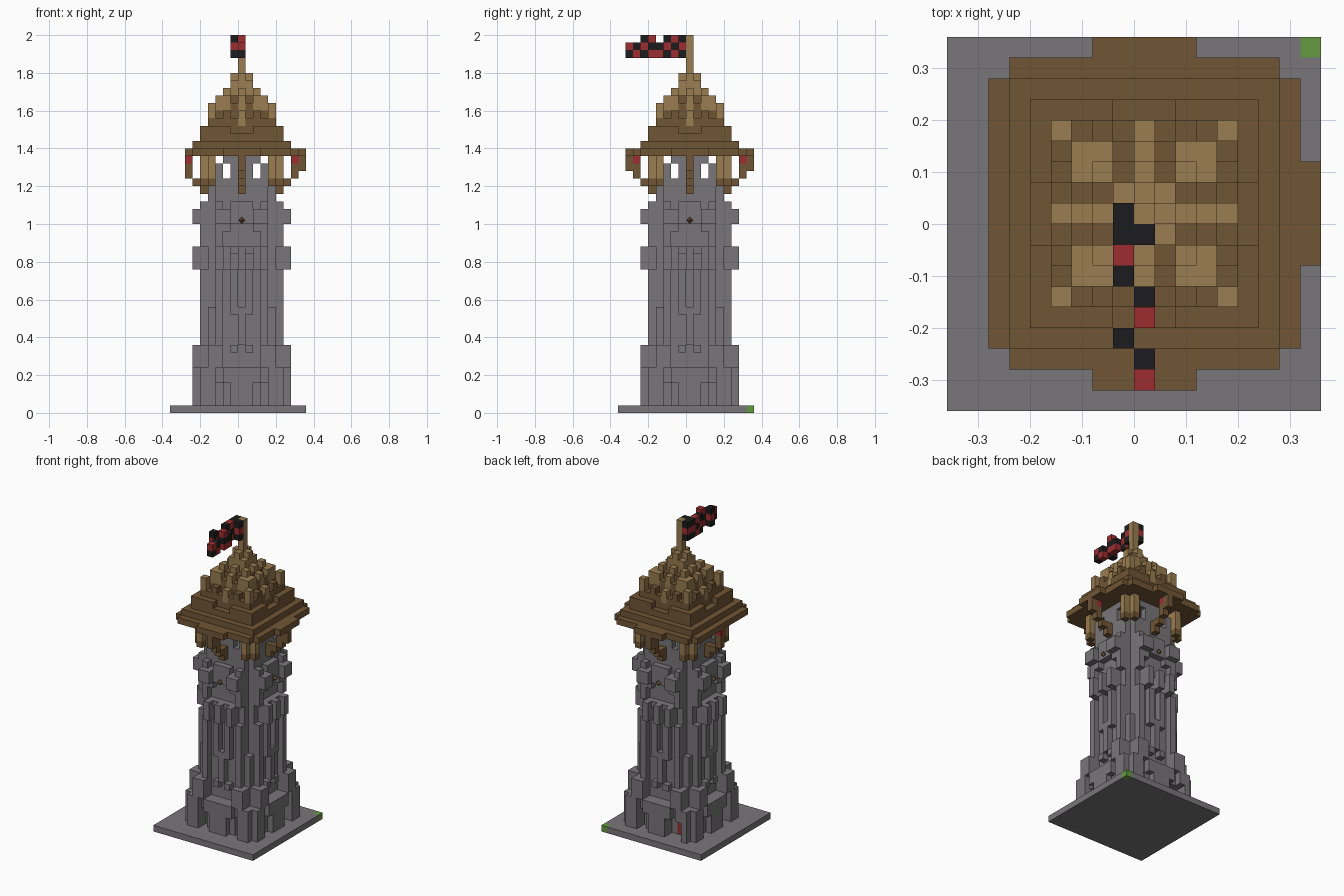
import bpy, bmesh, random

default = bpy.data.objects.get("Cube")
if default:
    bpy.data.objects.remove(default)

random.seed(11)
S = 0.04  # block size; block index 0 spans 0..S, z index counts up from the ground

COLOURS = {
    "stone_grey": (0.19, 0.182, 0.19),
    "dark_wood": (0.165, 0.093, 0.035),
    "light_wood": (0.32, 0.205, 0.08),
    "red_cloth": (0.34, 0.027, 0.03),
    "black_cloth": (0.012, 0.012, 0.013),
    "grass_green": (0.125, 0.33, 0.05),
}
MATS = {}
for mat_name, rgb in COLOURS.items():
    m = bpy.data.materials.new(mat_name)
    m.use_nodes = True
    m.diffuse_color = (*rgb, 1)
    bsdf = m.node_tree.nodes["Principled BSDF"]
    bsdf.inputs["Base Color"].default_value = (*rgb, 1)
    bsdf.inputs["Roughness"].default_value = 0.9
    MATS[mat_name] = m

STONE, DARK, LIGHT, RED, BLACK, GREEN = COLOURS


def add_object(name, bm, colours):
    mesh = bpy.data.meshes.new(name)
    bm.to_mesh(mesh)
    bm.free()
    for colour in colours:
        mesh.materials.append(MATS[colour])
    obj = bpy.data.objects.new(name, mesh)
    bpy.context.collection.objects.link(obj)
    return obj


def build(name, blocks):
    """Make one object from {(i, j, k): colour}, keeping only the outer faces."""
    bm = bmesh.new()
    verts = {}
    used = sorted(set(blocks.values()))

    def vert(p):
        if p not in verts:
            verts[p] = bm.verts.new([c * S for c in p])
        return verts[p]

    for cell, colour in blocks.items():
        for axis in range(3):
            for side in (0, 1):
                near = list(cell)
                near[axis] += 2 * side - 1
                if tuple(near) in blocks:
                    continue
                a, b = (axis + 1) % 3, (axis + 2) % 3
                loop = []
                for da, db in ((0, 0), (1, 0), (1, 1), (0, 1)):
                    p = list(cell)
                    p[axis] += side
                    p[a] += da
                    p[b] += db
                    loop.append(vert(tuple(p)))
                face = bm.faces.new(loop if side else loop[::-1])
                face.material_index = used.index(colour)
    add_object(name, bm, used)


def four_sides(u, d):
    """Positions at distance d out from the axis and u along, on all four faces."""
    return [(u, -d), (d, u), (-u, d), (-d, -u)]


def square(r):
    return [(i, j) for i in range(-r, r + 1) for j in range(-r, r + 1)]


# Ground slab with one grass corner
slab = {(i, j, 0): STONE for i in range(-9, 9) for j in range(-9, 9)}
slab[8, 8, 0] = GREEN
build("ground_slab", slab)

# Stone shaft: solid core with mirrored pillars of random length on each face
# bands: bottom, top, core radius, half width of pillars, depths, full-height pillar
bands = [
    (1, 6, 4, 5, (0, 1, 1, 2, 2), 4),
    (6, 9, 4, 4, (0, 1, 1, 2), 3),
    (9, 14, 3, 4, (1, 1, 2), 3),
    (14, 19, 3, 3, (1, 1, 1, 2), 1),
    (19, 22, 3, 3, (1, 1, 2, 3), 2),
    (22, 25, 3, 3, (1, 2, 2), 3),
    (25, 27, 3, 3, (1, 2, 2, 3), 2),
    (27, 28, 3, 3, (1, 2), 1),
    (28, 31, 3, 3, (1,), 0),
]
shaft = {}
for low, high, core, width, depths, pillar in bands:
    for k in range(low, high):
        for i, j in square(core):
            shaft[i, j, k] = STONE
    for u in range(width + 1):
        k = low
        while k < high:
            top = min(high, k + random.randint(2, 5))
            depth = max(depths) if u == pillar else random.choice(depths)
            for d in range(core + 1, core + depth + 1):
                for z in range(k, top):
                    for s in (u, -u):
                        for i, j in four_sides(s, d):
                            shaft[i, j, z] = STONE
            k = top

# Rear alcove with red cloth on its back wall
for k in (1, 2, 3):
    for i in (-4, -3, -2):
        for j in (5, 6):
            shaft.pop((i, j, k), None)
    if k < 3:
        shaft[-3, 4, k] = RED
build("stone_shaft", shaft)

# Small pointed beam ends on the shaft
for i, j in four_sides(0, 5):
    bm = bmesh.new()
    bmesh.ops.create_uvsphere(bm, u_segments=4, v_segments=2, radius=0.45 * S)
    peg = add_object("beam_end", bm, [DARK])
    out = 1.06  # sits just proud of the pillars
    peg.location = ((i * out + 0.5) * S, (j * out + 0.5) * S, 25.5 * S)
    shaft_face = (i, j, 25) in shaft
    if shaft_face:
        peg.location.x += S * 0.11 * i
        peg.location.y += S * 0.11 * j

# Hollow lookout room with see-through windows and light wood corners
room = {}
for k in range(31, 34):
    for i, j in square(4):
        u, d = sorted((abs(i), abs(j)))
        window = u == 2 if k < 33 else u == 3
        if d == 4 and not window:
            room[i, j, k] = LIGHT if u == 4 else STONE
build("lookout_walls", room)

# Light corner posts around the lookout
posts = {}
for s in (4, -4):
    for i, j in four_sides(s, 5):
        for k in range(31, 34):
            posts[i, j, k] = LIGHT
        posts[i, j, 30] = DARK
build("corner_posts", posts)

# Stepped eave brackets, one on each face, with a red hanging
brackets = {}
for d, low, high in ((5, 29, 31), (6, 30, 31), (7, 31, 34), (8, 32, 35)):
    for k in range(low, high):
        for i, j in four_sides(0, d):
            brackets[i, j, k] = RED if (d, k) == (7, 33) else DARK
for u in range(-2, 3):
    for i, j in four_sides(u, 8):
        brackets[i, j, 34] = DARK
# The -x bracket stops flush with the eave
brackets = {c: v for c, v in brackets.items() if c[0] > -8}
build("eave_brackets", brackets)


# Stepped roof: the height of each column follows from its ring and offset
def roof_top(u, d):
    if d >= 6:
        return 41 - d
    if d == 5:
        return 37 if u >= 2 else 36
    if d == 4:
        return 40 if u == 4 else 39 if u in (0, 2) else 38
    if d == 3:
        return 40 if u == 1 else 41
    if d == 2:
        return 41 if u == 1 else 42
    return 44 if u == 0 else 43


def roof_colour(u, d, depth):
    ridge = u == 0 and d <= 4
    block = u >= 2 and d <= 3
    light = ridge or block or u == 4 == d or d <= 1
    return LIGHT if light and depth < 2 else DARK


roof = {}
for i, j in square(7):
    u, d = sorted((abs(i), abs(j)))
    if u == 7:
        continue
    top = roof_top(u, d)
    for k in range(34, top + 1):
        roof[i, j, k] = roof_colour(u, d, top - k)
build("stepped_roof", roof)

# Flag pole
build("flag_pole", {(0, 0, k): LIGHT for k in range(45, 50)})

# Waving chequered flag
flag = {}
for j in range(-8, 0):
    sway = 0 if j in (-4, -5, -7, -8) else -1
    top = 48 if j in (-4, -7, -8) else 49
    phase = 1 if j <= -5 else 0
    for k in range(47, top + 1):
        flag[sway, j, k] = BLACK if (j + k) % 2 == phase else RED
for k in (47, 48, 49):
    flag[0, -1, k] = BLACK if k != 48 else RED
    flag[-1, 0, k] = BLACK if k != 48 else RED
build("flag", flag)
